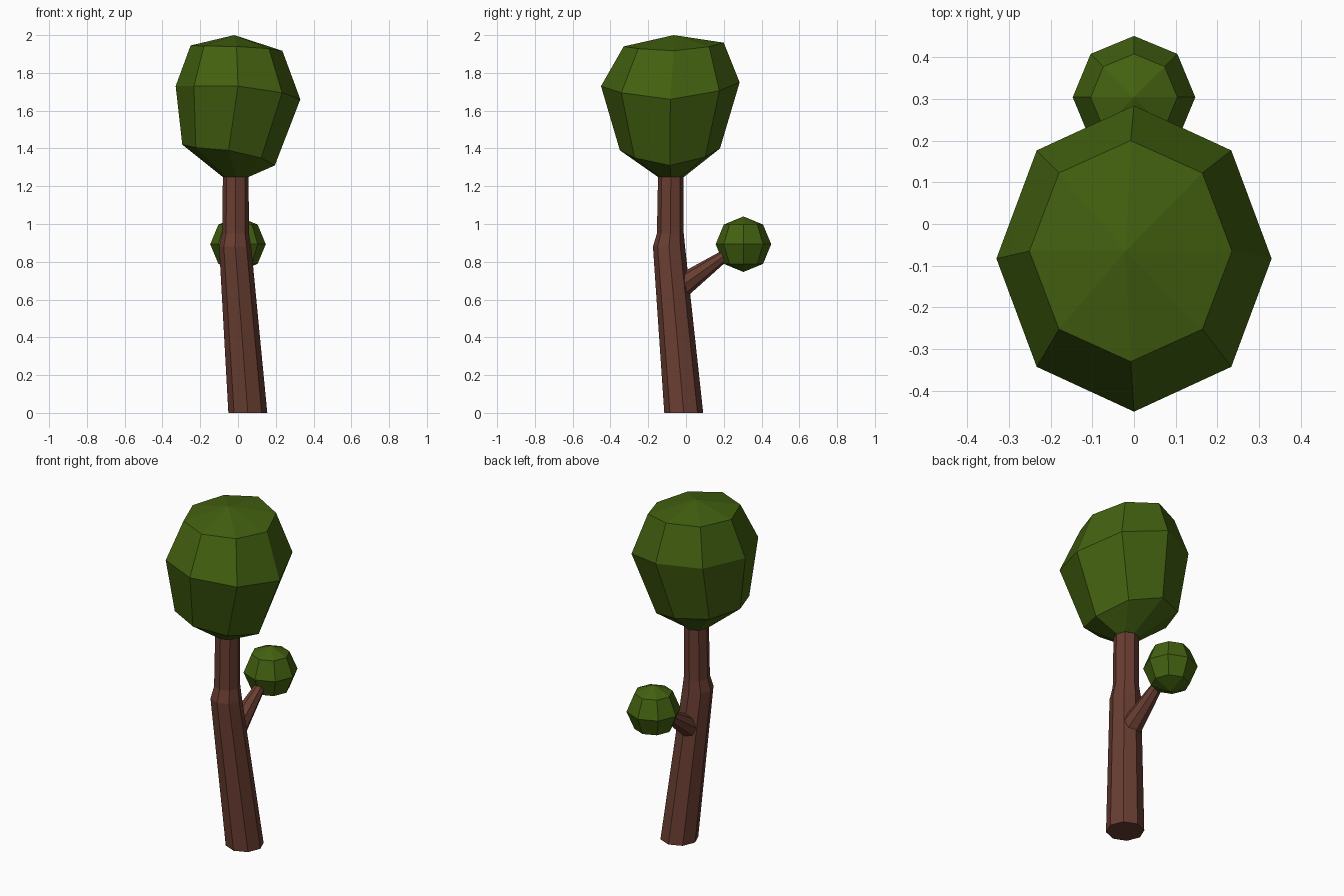
import bpy, bmesh, math
from mathutils import Vector

if "Cube" in bpy.data.objects:
    bpy.data.objects.remove(bpy.data.objects["Cube"])


def material(name, rgb):
    m = bpy.data.materials.new(name)
    m.diffuse_color = (*rgb, 1)
    m.use_nodes = True
    m.node_tree.nodes["Principled BSDF"].inputs["Base Color"].default_value = m.diffuse_color
    return m


bark = material("brown bark", (0.14, 0.047, 0.031))
leaf = material("green leaves", (0.056, 0.119, 0.005))


def ring(cx, cy, rx, ry, heights, n=8):
    """Upright-axis ring; heights = z at +x, +y, -x, -y, blended between."""
    pts = []
    for i in range(n):
        a = 2 * math.pi * i / n
        q = 4 * i / n
        k, f = int(q), q - int(q)
        z = heights[k] * (1 - f) + heights[(k + 1) % 4] * f
        pts.append(Vector((cx + rx * math.cos(a), cy + ry * math.sin(a), z)))
    return pts


def level(cx, cy, r, z):
    return ring(cx, cy, r, r, [z] * 4)


def loft(name, rings, mat, apex=None):
    """Skin a stack of rings; cap the bottom, and the top flat or with a point."""
    bm = bmesh.new()
    loops = [[bm.verts.new(p) for p in r] for r in rings]
    n = len(loops[0])
    for a, b in zip(loops, loops[1:]):
        for i in range(n):
            j = (i + 1) % n
            bm.faces.new((a[i], a[j], b[j], b[i]))
    bm.faces.new(loops[0][::-1])
    if apex:
        tip = bm.verts.new(apex)
        for i in range(n):
            bm.faces.new((loops[-1][i], loops[-1][(i + 1) % n], tip))
    else:
        bm.faces.new(loops[-1])
    bmesh.ops.recalc_face_normals(bm, faces=bm.faces)
    me = bpy.data.meshes.new(name)
    bm.to_mesh(me)
    bm.free()
    me.materials.append(mat)
    ob = bpy.data.objects.new(name, me)
    bpy.context.collection.objects.link(ob)
    return ob


# Leaning trunk with a kink
loft("trunk", [level(0.052, -0.012, 0.103, 0),
               level(-0.015, -0.09, 0.085, 0.88),
               level(-0.013, -0.083, 0.071, 0.95),
               level(-0.012, -0.08, 0.068, 1.26)], bark)

# Tapering side branch
start, end = Vector((0, -0.04, 0.66)), Vector((0, 0.24, 0.858))
turn = (end - start).to_track_quat('Z', 'Y')
loft("branch", [[p + turn @ Vector((r * math.cos(i * math.pi / 4),
                                    r * math.sin(i * math.pi / 4), 0))
                 for i in range(8)]
                for p, r in ((start, 0.064), (end, 0.025))], bark)

# Uneven main crown, narrowing down to the trunk
loft("crown", [level(-0.012, -0.08, 0.07, 1.25),
               ring(-0.05, -0.085, 0.245, 0.265, [1.31, 1.40, 1.42, 1.39]),
               ring(0, -0.083, 0.33, 0.367, [1.66, 1.75, 1.73, 1.73]),
               ring(-0.008, -0.065, 0.243, 0.265, [1.917, 1.96, 1.945, 1.94])],
     leaf, apex=(-0.02, -0.065, 2.0))

# Small leaf ball on the branch
bpy.ops.mesh.primitive_uv_sphere_add(segments=8, ring_count=4, radius=0.147,
                                     location=(0, 0.304, 0.893))
ball = bpy.context.object
ball.name = "leaf_ball"
ball.data.materials.append(leaf)
